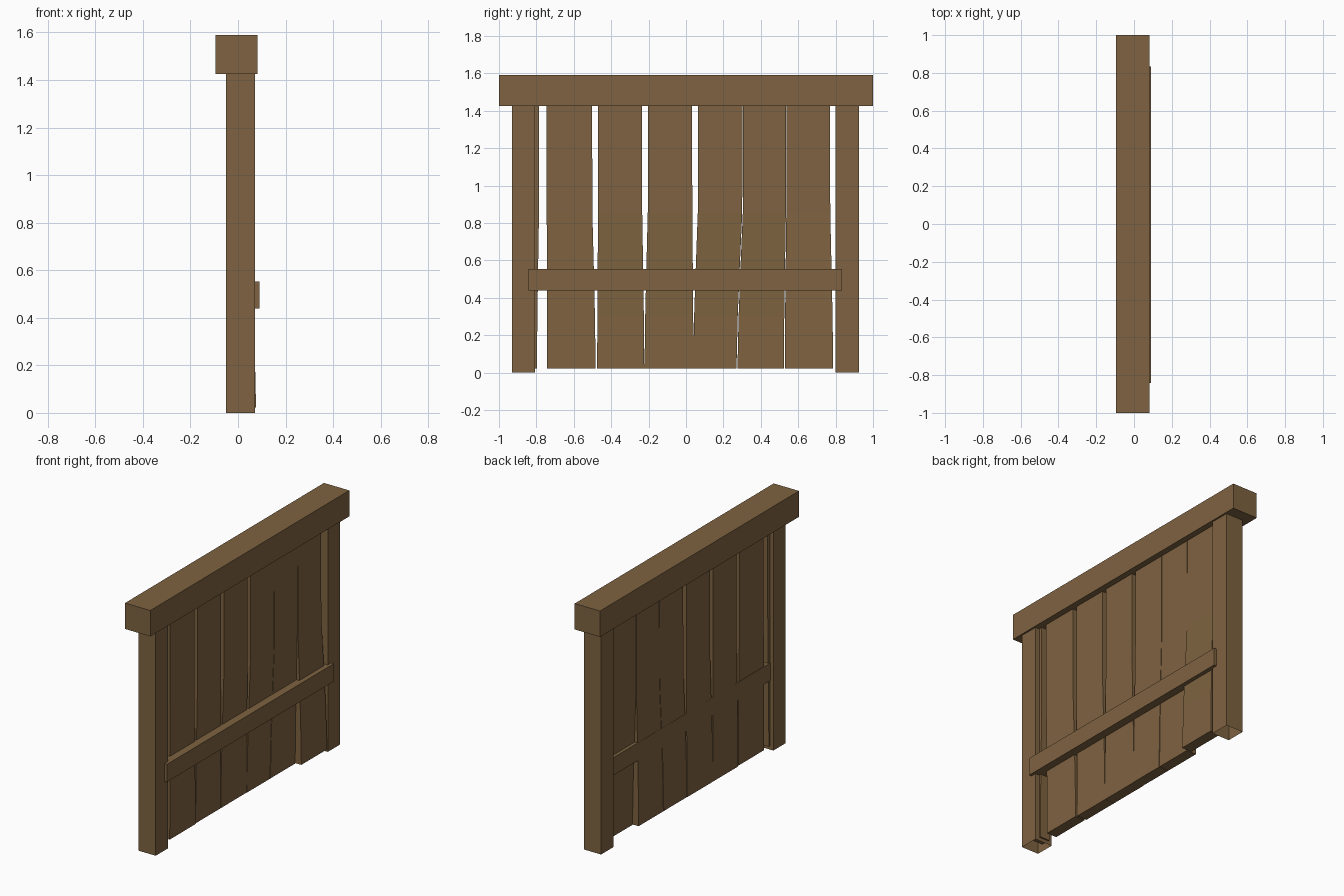
import bpy, bmesh

if "Cube" in bpy.data.objects:
    bpy.data.objects.remove(bpy.data.objects["Cube"])

wood = bpy.data.materials.new("brown wood")
wood.diffuse_color = (0.21, 0.123, 0.052, 1)
wood.use_nodes = True
wood.node_tree.nodes["Principled BSDF"].inputs["Base Color"].default_value = wood.diffuse_color


def loft(name, rings, open_bottom=False):
    """Stack of (z, x0, x1, y0, y1) rectangles joined into a solid."""
    bm = bmesh.new()
    loops = [[bm.verts.new(p) for p in ((x0, y0, z), (x1, y0, z), (x1, y1, z), (x0, y1, z))]
             for z, x0, x1, y0, y1 in rings]
    for a, b in zip(loops, loops[1:]):
        for i in range(4):
            j = (i + 1) % 4
            bm.faces.new((a[i], a[j], b[j], b[i]))
    bm.faces.new(loops[-1])
    if not open_bottom:
        bm.faces.new(loops[0][::-1])
    me = bpy.data.meshes.new(name)
    bm.to_mesh(me)
    bm.free()
    me.materials.append(wood)
    ob = bpy.data.objects.new(name, me)
    bpy.context.collection.objects.link(ob)
    return ob


def box(name, x0, x1, y0, y1, z0, z1, open_bottom=False):
    return loft(name, [(z0, x0, x1, y0, y1), (z1, x0, x1, y0, y1)], open_bottom)


# Frame: top beam, two hollow-footed posts, lower rail
box("top_beam", -0.095, 0.083, -1, 1, 1.425, 1.59)
box("post_left", -0.05, 0.072, -0.93, -0.807, 0, 1.44, True)
box("post_right", -0.05, 0.072, 0.8, 0.925, 0, 1.44, True)
box("lower_rail", -0.03, 0.09, -0.843, 0.835, 0.44, 0.553)

# Planks, warped below mid height: top y0, y1, bottom y0, y1, bottom lean in x
planks = [
    (-0.86, -0.785, -0.86, -0.797, 0.0),
    (-0.745, -0.502, -0.742, -0.483, -0.005),
    (-0.47, -0.235, -0.475, -0.223, -0.01),
    (-0.203, 0.033, -0.222, 0.04, -0.01),
    (0.065, 0.303, 0.038, 0.27, -0.008),
    (0.306, 0.535, 0.275, 0.523, -0.008),
    (0.537, 0.77, 0.528, 0.787, 0.032),
]
BACK, FRONT, BOTTOM, TOP = -0.025, 0.044, 0.022, 1.44
for n, (t0, t1, b0, b1, lean) in enumerate(planks):
    rings = []
    # share of the warp at each height
    for z, w in ((BOTTOM, 1.0), (0.3, 0.8), (0.58, 0.45), (0.85, 0.08), (TOP, 0.0)):
        rings.append((z, BACK + lean * w, FRONT + lean * w,
                      t0 + (b0 - t0) * w, t1 + (b1 - t1) * w))
    loft(f"plank_{n + 1}", rings)
